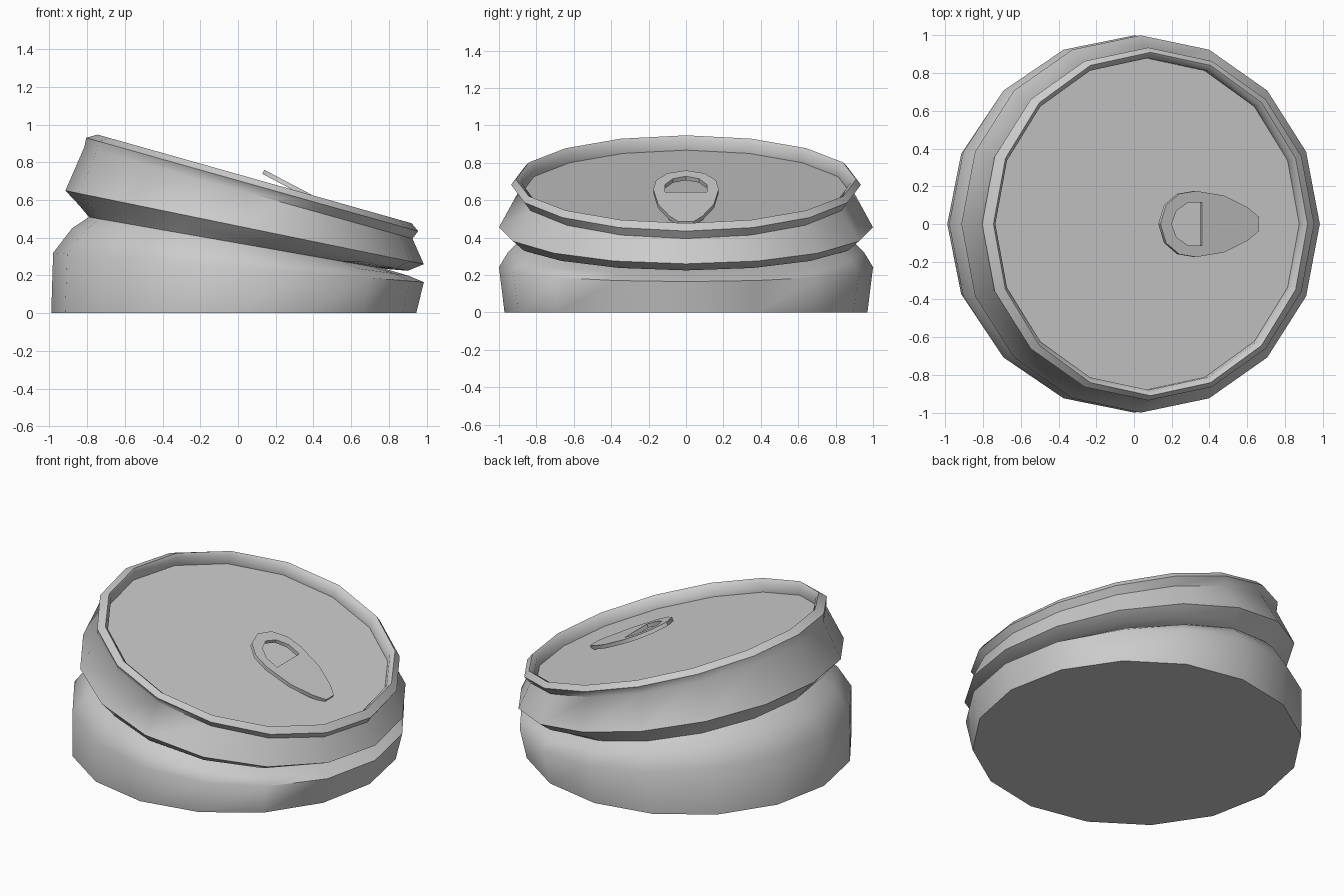
import bpy, bmesh, math
from mathutils import Vector

old = bpy.data.objects.get("Cube")
if old:
    bpy.data.objects.remove(old, do_unlink=True)

SIDES = 16

metal = bpy.data.materials.new("brushed grey metal")
metal.use_nodes = True
grey = (0.6, 0.6, 0.6, 1)
metal.diffuse_color = grey
metal.node_tree.nodes["Principled BSDF"].inputs["Base Color"].default_value = grey


def finish(name, bm, angle):
    bmesh.ops.recalc_face_normals(bm, faces=bm.faces)
    mesh = bpy.data.meshes.new(name)
    bm.to_mesh(mesh)
    bm.free()
    mesh.materials.append(metal)
    obj = bpy.data.objects.new(name, mesh)
    bpy.context.collection.objects.link(obj)
    bpy.ops.object.select_all(action='DESELECT')
    obj.select_set(True)
    bpy.context.view_layer.objects.active = obj
    bpy.ops.object.shade_smooth_by_angle(angle=math.radians(angle))
    return obj


def tilted_ring(bm, left_x, left_z, right_x, right_z, depth):
    """Ring of vertices sloping from its left end to its right end."""
    a, b = Vector((left_x, 0, left_z)), Vector((right_x, 0, right_z))
    mid, half = (a + b) / 2, (b - a) / 2
    verts = []
    for i in range(SIDES):
        t = math.tau * i / SIDES
        verts.append(bm.verts.new(mid + half * math.cos(t) + Vector((0, depth * math.sin(t), 0))))
    return verts


def loft(name, rings, cap_start, cap_end, angle):
    bm = bmesh.new()
    loops = [tilted_ring(bm, *r) for r in rings]
    for low, high in zip(loops, loops[1:]):
        for i in range(SIDES):
            j = (i + 1) % SIDES
            bm.faces.new((low[i], low[j], high[j], high[i]))
    if cap_start:
        bm.faces.new(loops[0])
    if cap_end:
        bm.faces.new(loops[-1])
    return finish(name, bm, angle)


# Crushed can: base, pinched crease, bulge, neck, rolled rim, recessed lid
# Each ring: left x, left z, right x, right z, half depth
loft("can_body", [
    (-0.99, 0, 0.945, 0, 0.97),
    (-0.98, 0.32, 0.985, 0.165, 1.0),
    (-0.88, 0.45, 0.9, 0.2, 0.95),
    (-0.79, 0.51, 0.78, 0.235, 0.9),
    (-0.84, 0.57, 0.9, 0.225, 0.94),
    (-0.915, 0.65, 0.985, 0.26, 1.0),
    (-0.815, 0.88, 0.925, 0.395, 0.9),
    (-0.805, 0.93, 0.955, 0.435, 0.935),
    (-0.745, 0.947, 0.92, 0.477, 0.91),
    (-0.735, 0.925, 0.892, 0.46, 0.88),
    (-0.75, 0.868, 0.876, 0.408, 0.88),
], True, True, 60)

# Pull tab: half outlines (x, y) mirrored across y, raised at its ring end
outer_half = [(0.14, 0), (0.17, 0.1), (0.24, 0.16), (0.33, 0.175),
              (0.48, 0.15), (0.6, 0.09), (0.66, 0.04)]
hole_half = [(0.2, 0), (0.225, 0.07), (0.285, 0.113), (0.36, 0.113)]
TAB_SLOPE, TAB_THICK = -0.528, 0.024


def mirrored(half):
    return half + [(x, -y) for x, y in reversed(half) if y > 0]


bm = bmesh.new()
edges = []
for outline in (mirrored(outer_half), mirrored(hole_half)):
    vs = [bm.verts.new((x, y, 0.76 + TAB_SLOPE * (x - 0.14))) for x, y in outline]
    edges += [bm.edges.new((v, vs[i - 1])) for i, v in enumerate(vs)]
bmesh.ops.triangle_fill(bm, edges=edges, use_beauty=True)
top = bm.faces[:]
new = bmesh.ops.extrude_face_region(bm, geom=top, use_keep_orig=True)["geom"]
offset = Vector((TAB_SLOPE, 0, -1)).normalized() * TAB_THICK
bmesh.ops.translate(bm, vec=offset, verts=[g for g in new if isinstance(g, bmesh.types.BMVert)])
finish("pull_tab", bm, 35)
